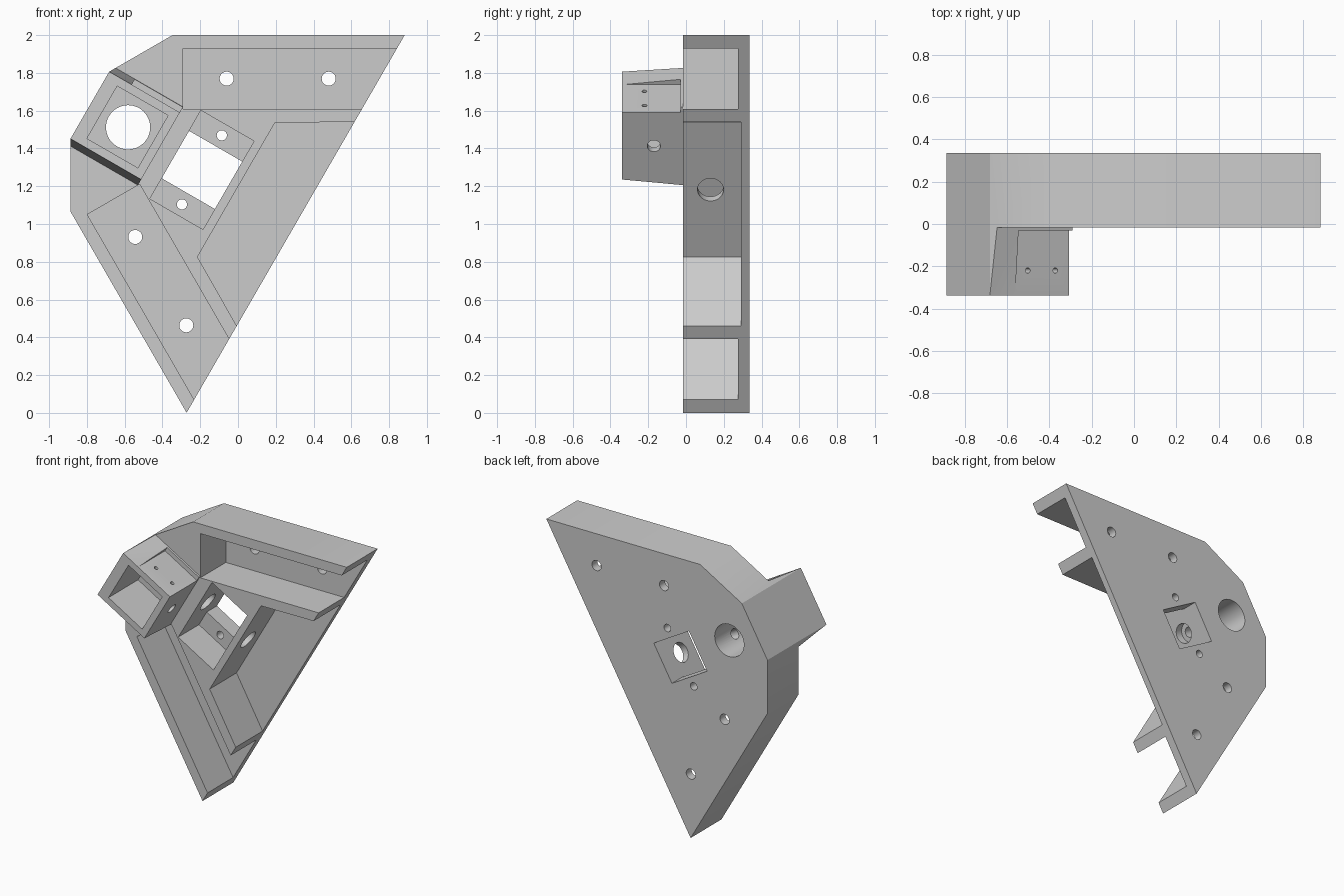
import bpy, bmesh, math
from mathutils import Matrix, Vector

if "Cube" in bpy.data.objects:
    bpy.data.objects.remove(bpy.data.objects["Cube"])

# Local frame: u = symmetry axis pointing to the corner, v = along the long cut edge
C, S = math.cos(math.radians(30)), 0.5
FRONT, BACK, TIP = -0.017, 0.336, -0.338


def world(u, v, y):
    return Vector((0.305 - C * u + S * v, y, 1 + S * u + C * v))


def local(x, z):
    dx, dz = x - 0.305, z - 1
    return (-C * dx + S * dz, S * dx + C * dz)


def to_object(bm, name):
    bmesh.ops.recalc_face_normals(bm, faces=bm.faces[:])
    mesh = bpy.data.meshes.new(name)
    bm.to_mesh(mesh)
    bm.free()
    ob = bpy.data.objects.new(name, mesh)
    bpy.context.collection.objects.link(ob)
    return ob


def loft(name, near, far, y0, y1):
    """Prism between two matching (u, v) outlines."""
    bm = bmesh.new()
    a = [bm.verts.new(world(u, v, y0)) for u, v in near]
    b = [bm.verts.new(world(u, v, y1)) for u, v in far]
    bm.faces.new(a)
    bm.faces.new(b)
    n = len(a)
    for i in range(n):
        j = (i + 1) % n
        bm.faces.new((a[i], a[j], b[j], b[i]))
    return to_object(bm, name)


def prism(name, pts, y0, y1):
    return loft(name, pts, pts, y0, y1)


def rect(u0, u1, v0, v1):
    return [(u0, v0), (u1, v0), (u1, v1), (u0, v1)]


def drill(name, p0, p1, r, sides=32):
    """Cylinder between two (u, v, y) points."""
    a, b = world(*p0), world(*p1)
    rot = (b - a).to_track_quat('Z', 'Y').to_matrix().to_4x4()
    bm = bmesh.new()
    bmesh.ops.create_cone(bm, cap_ends=True, segments=sides, radius1=r, radius2=r,
                          depth=(b - a).length,
                          matrix=Matrix.Translation((a + b) / 2) @ rot)
    return to_object(bm, name)


def cut(target, tool):
    bpy.context.view_layer.objects.active = target
    mod = target.modifiers.new("cut", 'BOOLEAN')
    mod.operation, mod.solver, mod.object = 'DIFFERENCE', 'EXACT', tool
    bpy.ops.object.modifier_apply(modifier=mod.name)
    bpy.data.objects.remove(tool)


# Bracket blank, full depth
half = [(0, 1.154), (1.065, 0.539), (1.258, 0.205)]
outline = half + [(u, -v) for u, v in reversed(half)]
bracket = prism("corner_bracket", outline, TIP, BACK)


# Clear the front away, leaving the flared box
def flare(y):
    return 0.205 + 0.034 * (y - TIP) / (FRONT - TIP)


clear = prism("clearance", rect(-1, 2, -2, 2), -0.6, FRONT)
box = loft("box_keep", rect(0.826, 1.6, -flare(-0.8), flare(-0.8)),
           rect(0.826, 1.6, -flare(0.1), flare(0.1)), -0.8, 0.1)
cut(clear, box)
cut(bracket, clear)

# Flat seat on the box side with two screw holes
cut(bracket, prism("seat", rect(0.6, 1.12, 0.205, 0.5), -0.6, -0.03))
for u in (0.9, 1.05):
    cut(bracket, drill("seat_hole", (u, 0.05, -0.22), (u, 0.3, -0.22), 0.013, 16))

# Box cavity, round bore and side hole
cut(bracket, prism("cavity", rect(0.872, 1.183, -0.16, 0.16), -0.6, 0.0))
cut(bracket, drill("bore", (1.024, 0, -0.1), (1.024, 0, 0.6), 0.117, 48))
cut(bracket, drill("side_hole", (0.7, 0, -0.17), (1.0, 0, -0.17), 0.035))

# Two side channels with through holes
channel = [local(x, z) for x, z in ((-0.29, 1.61), (1.3, 1.61), (1.3, 1.93), (-0.29, 1.93))]
for s in (1, -1):
    cut(bracket, prism("channel", [(u, s * v) for u, v in channel], -0.6, 0.275))
    for u, v in ((0.701, 0.484), (0.233, 0.754)):
        cut(bracket, drill("channel_hole", (u, s * v, 0.1), (u, s * v, 0.6), 0.037))

# Open pocket along the long edge
cut(bracket, prism("edge_pocket", [(-0.2, 0.74), (0.363, 0.411), (0.363, -0.411), (-0.2, -0.74)],
                   -0.6, 0.29))

# Square pocket, its window and floor holes
cut(bracket, prism("square_pocket", rect(0.41, 0.735, -0.27, 0.27), -0.6, 0.22))
cut(bracket, prism("window", rect(0.41, 0.735, -0.145, 0.145), 0.1, 0.6))
for s in (1, -1):
    cut(bracket, drill("floor_hole", (0.573, s * 0.211, 0.1), (0.573, s * 0.211, 0.6), 0.027, 24))

# Stepped hole along the symmetry axis
cut(bracket, drill("axis_hole_wide", (0.2, 0, 0.13), (0.79, 0, 0.13), 0.069))
cut(bracket, drill("axis_hole_narrow", (0.6, 0, 0.13), (1.0, 0, 0.13), 0.036))

# Finish
grey = bpy.data.materials.new("light_grey")
grey.diffuse_color = (0.6, 0.6, 0.6, 1)
grey.use_nodes = True
grey.node_tree.nodes["Principled BSDF"].inputs["Base Color"].default_value = grey.diffuse_color
bracket.data.materials.clear()
bracket.data.materials.append(grey)
for p in bracket.data.polygons:
    p.material_index = 0
bpy.context.view_layer.objects.active = bracket
bracket.select_set(True)
bpy.ops.object.shade_smooth_by_angle(angle=math.radians(30))
